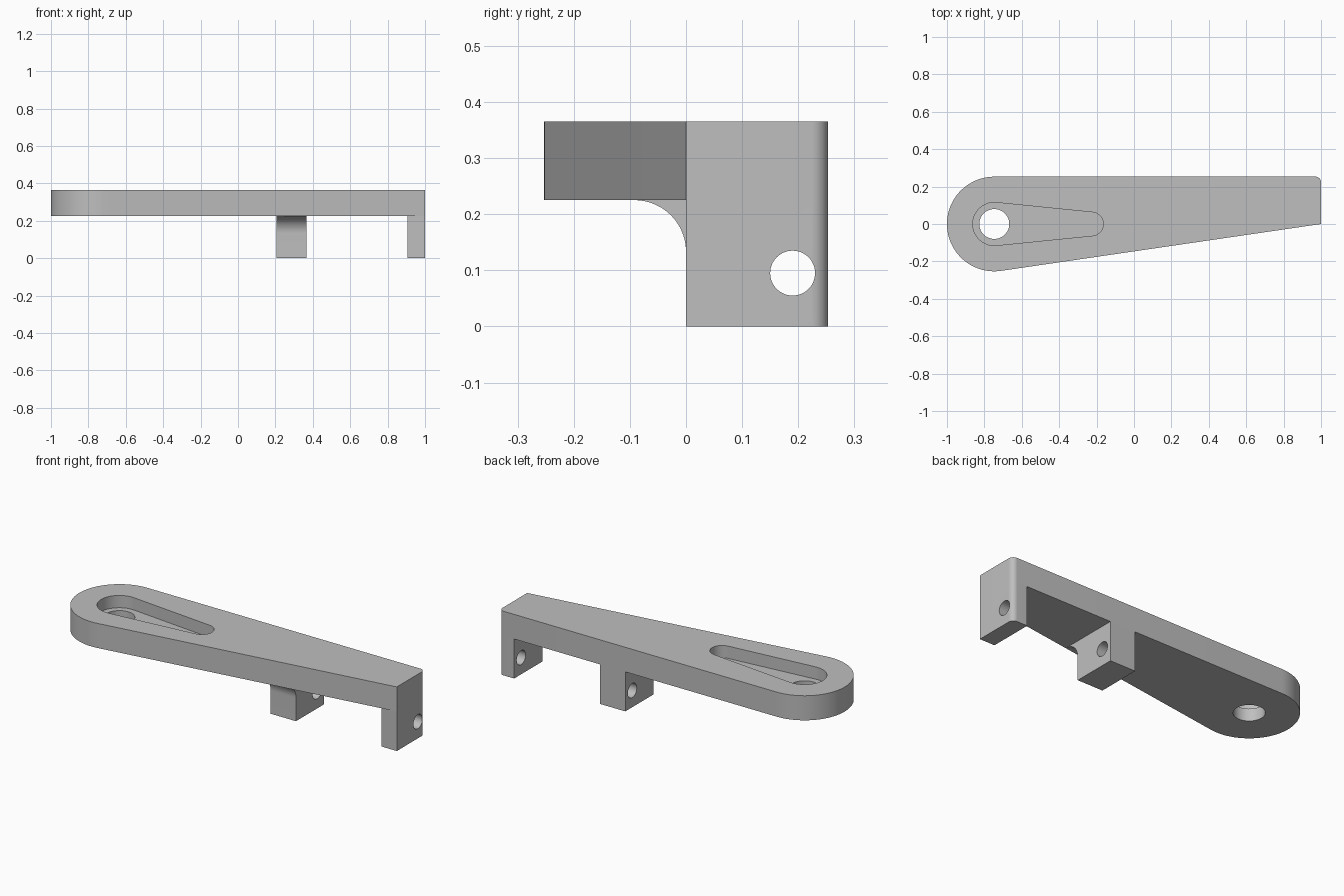
import bpy
import bmesh
from math import acos, asin, cos, degrees, radians, sin

if "Cube" in bpy.data.objects:
    bpy.data.objects.remove(bpy.data.objects["Cube"], do_unlink=True)

# Main dimensions
BOTTOM, TOP = 0.225, 0.365
HALF = 0.253                 # rounded end radius and back edge
PIVOT = -1 + HALF            # centre of the rounded end
CORNER = 0.03
FILLET = 0.092

grey = bpy.data.materials.new("Plain grey")
grey.use_nodes = True
colour = (0.52, 0.52, 0.52, 1)
grey.diffuse_color = colour
bsdf = next(n for n in grey.node_tree.nodes if n.type == 'BSDF_PRINCIPLED')
bsdf.inputs["Base Color"].default_value = colour
bsdf.inputs["Roughness"].default_value = 0.6


def arc(cx, cy, r, start, end, steps=48):
    """Points along an arc, angles in degrees."""
    angles = [radians(start + (end - start) * i / steps) for i in range(steps + 1)]
    return [(cx + r * cos(a), cy + r * sin(a)) for a in angles]


def prism(name, profile, lo, hi, along_x=False):
    """Extrude a closed profile along z, or a (y, z) profile along x."""
    bm = bmesh.new()
    verts = [bm.verts.new((lo, u, v) if along_x else (u, v, lo)) for u, v in profile]
    face = bm.faces.new(verts)
    grown = bmesh.ops.extrude_face_region(bm, geom=[face])["geom"]
    shift = (hi - lo, 0, 0) if along_x else (0, 0, hi - lo)
    bmesh.ops.translate(bm, vec=shift,
                        verts=[g for g in grown if isinstance(g, bmesh.types.BMVert)])
    bmesh.ops.recalc_face_normals(bm, faces=bm.faces)
    mesh = bpy.data.meshes.new(name)
    bm.to_mesh(mesh)
    bm.free()
    mesh.materials.append(grey)
    obj = bpy.data.objects.new(name, mesh)
    bpy.context.collection.objects.link(obj)
    return obj


def cut(target, cutter):
    """Subtract the cutter, then discard it."""
    mod = target.modifiers.new("Cut", 'BOOLEAN')
    mod.operation = 'DIFFERENCE'
    mod.solver = 'EXACT'
    mod.object = cutter
    bpy.context.view_layer.objects.active = target
    bpy.ops.object.modifier_apply(modifier=mod.name)
    bpy.data.objects.remove(cutter, do_unlink=True)


def smooth(obj):
    obj.data.shade_smooth()
    obj.data.set_sharp_from_angle(angle=radians(30))


# Tapered arm: round end, straight back edge, slanted front edge
tangent = degrees(acos(HALF / (1 - PIVOT)))
back_corner = arc(1 - CORNER, HALF - CORNER, CORNER, 0, 90, 12)
outline = arc(PIVOT, 0, HALF, 90, 360 - tangent) + [(1, 0)] + back_corner
arm = prism("arm", outline, BOTTOM, TOP)

# Tapered pocket in the top of the arm
big, small, tip = 0.115, 0.063, -0.227
lean = 90 - degrees(asin((big - small) / (tip - PIVOT)))
slot = arc(PIVOT, 0, big, lean, 360 - lean) + arc(tip, 0, small, -lean, lean)
cut(arm, prism("pocket_cutter", slot, 0.295, 0.5))

# Round hole through the pocket floor
cut(arm, prism("pivot_cutter", arc(PIVOT, 0, 0.08, 0, 352.5, 47), 0.1, 0.6))

# End lug shares the rounded back corner of the arm
end_lug = prism("end_lug", [(0.905, 0), (1, 0)] + back_corner + [(0.905, HALF)], 0, BOTTOM)

# Middle lug with a concave fillet under the front of the arm
side = [(0, 0), (HALF, 0), (HALF, BOTTOM)]
side += arc(-FILLET, BOTTOM - FILLET, FILLET, 90, 0, 24)
middle_lug = prism("middle_lug", side, 0.205, 0.365, along_x=True)

# Pin holes line up through both lugs
for lug in (end_lug, middle_lug):
    cut(lug, prism("pin_cutter", arc(0.19, 0.095, 0.04, 0, 352.5, 47), 0.1, 1.1, along_x=True))

for part in (arm, end_lug, middle_lug):
    smooth(part)
